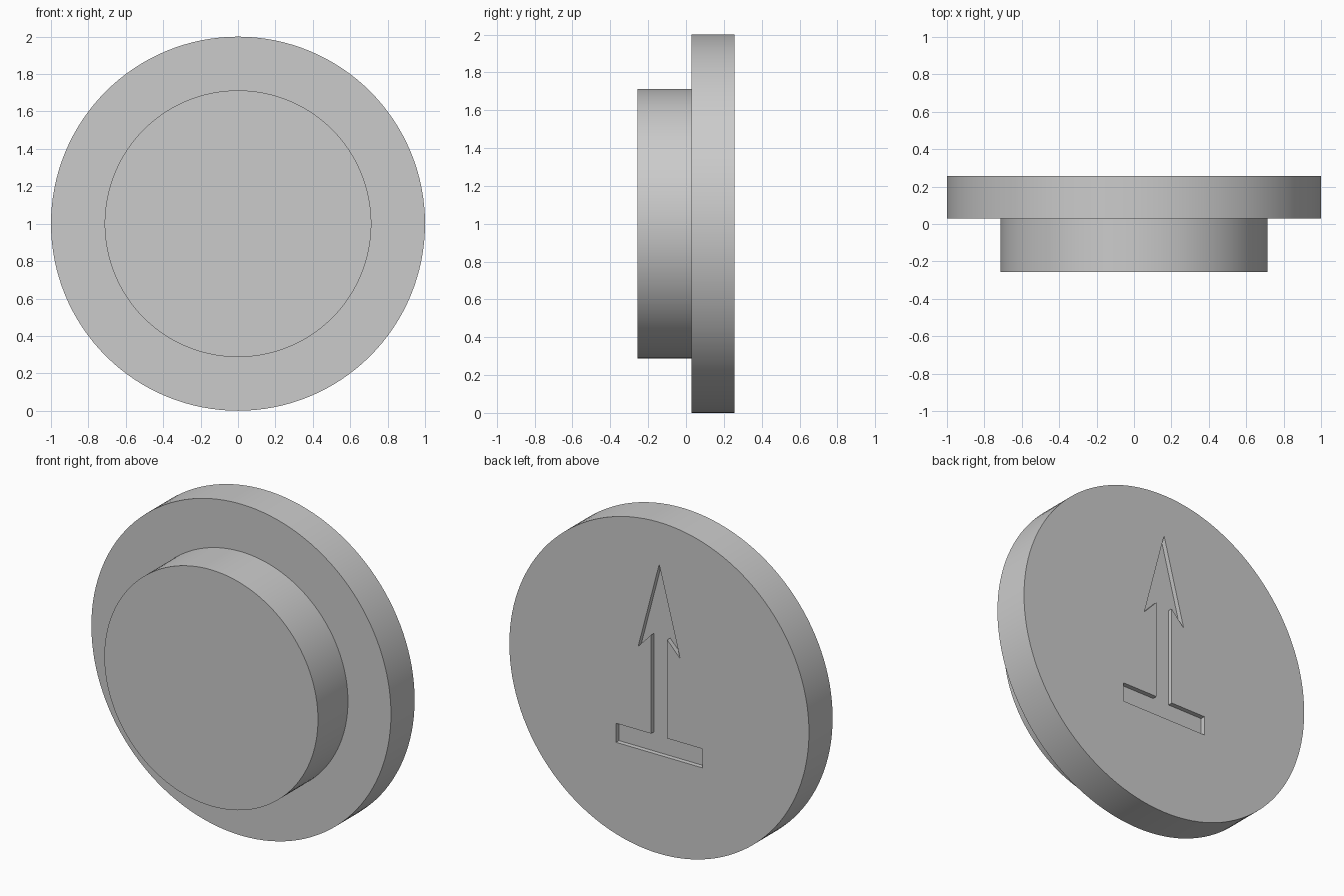
import bpy, bmesh
from math import sin, cos, tau

cube = bpy.data.objects.get("Cube")
if cube:
    bpy.data.objects.remove(cube, do_unlink=True)

SEGMENTS = 128
CENTRE_Z = 1.0
FRONT, STEP, BACK = -0.256, 0.03, 0.256
PLUG_R, FLANGE_R = 0.713, 1.0
RECESS = 0.028

# Right half of the arrow on a foot bar, from tip to base (x, z from centre)
HALF_ARROW = [(0.14, 0.214), (0.054, 0.305), (0.054, -0.29),
              (0.288, -0.29), (0.288, -0.405)]

grey = bpy.data.materials.new("light_grey")
grey.use_nodes = True
colour = (0.6, 0.6, 0.6, 1)
grey.diffuse_color = colour
grey.node_tree.nodes["Principled BSDF"].inputs["Base Color"].default_value = colour

bm = bmesh.new()


def loop(points, y):
    return [bm.verts.new((x, y, z + CENTRE_Z)) for x, z in points]


def circle(radius):
    return [(radius * cos(tau * i / SEGMENTS), radius * sin(tau * i / SEGMENTS))
            for i in range(SEGMENTS)]


def bridge(a, b):
    n = len(a)
    for i in range(n):
        j = (i + 1) % n
        bm.faces.new((a[i], a[j], b[j], b[i]))


def boundary(verts):
    n = len(verts)
    return [bm.edges.get((verts[i], verts[(i + 1) % n])) for i in range(n)]


# Plug and flange as one stepped turned body
rings = [loop(circle(r), y) for r, y in
         [(PLUG_R, FRONT), (PLUG_R, STEP), (FLANGE_R, STEP), (FLANGE_R, BACK)]]
bm.faces.new(rings[0])
for a, b in zip(rings, rings[1:]):
    bridge(a, b)

# Engraved arrow: walls, floor, and the back face around it
outline = [(0, 0.746)] + HALF_ARROW + [(-x, z) for x, z in reversed(HALF_ARROW)]
mouth = loop(outline, BACK)
floor = loop(outline, BACK - RECESS)
bridge(mouth, floor)
bm.faces.new(floor)
bmesh.ops.triangle_fill(bm, use_beauty=True, normal=(0, 1, 0),
                        edges=boundary(rings[-1]) + boundary(mouth))
bmesh.ops.recalc_face_normals(bm, faces=bm.faces[:])

mesh = bpy.data.meshes.new("stepped_disc")
bm.to_mesh(mesh)
bm.free()
mesh.materials.append(grey)
disc = bpy.data.objects.new("stepped_disc", mesh)
bpy.context.collection.objects.link(disc)

bpy.ops.object.select_all(action="DESELECT")
disc.select_set(True)
bpy.context.view_layer.objects.active = disc
bpy.ops.object.shade_smooth_by_angle()
